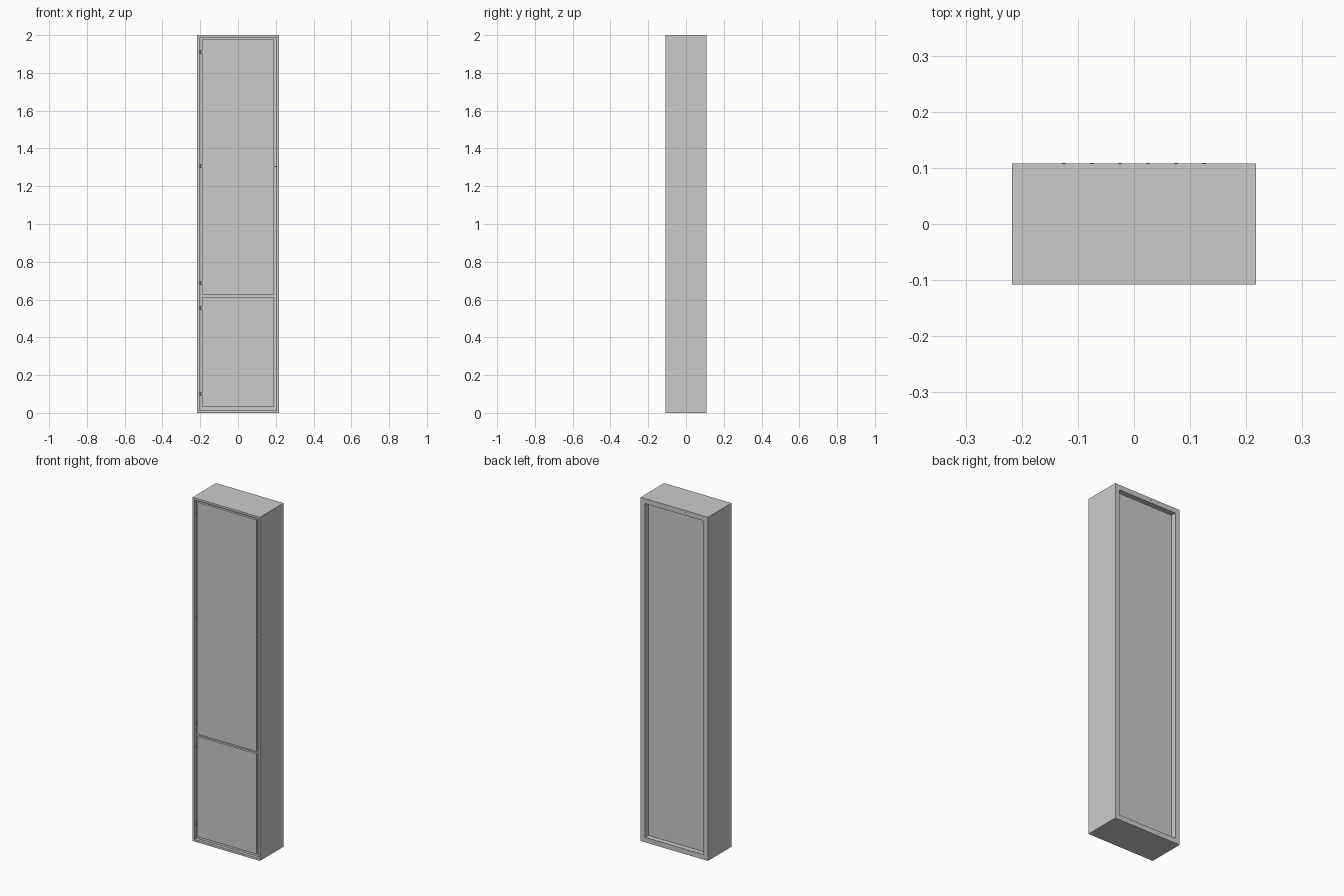
import bpy, bmesh
from mathutils import Matrix
from math import pi

if "Cube" in bpy.data.objects:
    bpy.data.objects.remove(bpy.data.objects["Cube"])

W, D, H = 0.217, 0.108, 2.0   # half width, half depth, height


def finish(name, bm):
    bmesh.ops.recalc_face_normals(bm, faces=bm.faces)
    me = bpy.data.meshes.new(name)
    bm.to_mesh(me)
    bm.free()
    ob = bpy.data.objects.new(name, me)
    bpy.context.collection.objects.link(ob)
    return ob


def box(name, x0, x1, y0, y1, z0, z1):
    bm = bmesh.new()
    m = Matrix.Translation(((x0 + x1) / 2, (y0 + y1) / 2, (z0 + z1) / 2)) @ \
        Matrix.Diagonal((x1 - x0, y1 - y0, z1 - z0, 1))
    bmesh.ops.create_cube(bm, size=1, matrix=m)
    return finish(name, bm)


def ring(name, outer, inner, y0, y1):
    """Rectangular frame; outer and inner are (half width, bottom, top)."""
    bm = bmesh.new()
    loops = []
    for (w, b, t), y in ((outer, y0), (inner, y0), (inner, y1), (outer, y1)):
        loops.append([bm.verts.new((x, y, z)) for x, z in ((-w, b), (w, b), (w, t), (-w, t))])
    for k in range(4):
        a, c = loops[k], loops[(k + 1) % 4]
        for i in range(4):
            j = (i + 1) % 4
            bm.faces.new((a[i], a[j], c[j], c[i]))
    return finish(name, bm)


def cylinder(name, loc, r, h, along_y=False):
    bm = bmesh.new()
    m = Matrix.Translation(loc)
    if along_y:
        m = m @ Matrix.Rotation(pi / 2, 4, 'X')
    bmesh.ops.create_cone(bm, cap_ends=True, segments=16, radius1=r, radius2=r, depth=h, matrix=m)
    for f in bm.faces:
        f.smooth = len(f.verts) == 4
    for e in bm.edges:
        e.smooth = all(f.smooth for f in e.link_faces)
    return finish(name, bm)


# Outer case, recessed front frame and rear flange
shell_in = (0.205, 0.012, H - 0.012)
ring("case_shell", (W, 0, H), shell_in, -D, D)
ring("front_frame", shell_in, (0.18, 0.04, 1.965), -0.09, -0.078)
ring("rear_flange", shell_in, (0.188, 0.029, H - 0.029), 0.078, D)
box("back_panel", -0.205, 0.205, 0.07, 0.078, 0.012, H - 0.012)

# Rail between the two doors
box("divider_rail", -0.18, 0.18, -0.09, -0.078, 0.595, 0.648)

# Doors
box("lower_door", -0.19, 0.19, -0.103, -0.09, 0.03, 0.614)
box("upper_door", -0.19, 0.19, -0.103, -0.09, 0.627, 1.976)

# Hinges: barrel with a small leaf
for i, z in enumerate((0.10, 0.555, 0.69, 1.305, 1.91)):
    cylinder(f"hinge_barrel_{i}", (-0.195, -0.099, z), 0.005, 0.018)
    box(f"hinge_leaf_{i}", -0.203, -0.19, -0.096, -0.09, z - 0.007, z + 0.007)

# Latch on the upper door
box("latch", 0.19, 0.203, -0.1, -0.092, 1.302, 1.308)

# Screws along the top and bottom of the rear flange
for row, z in enumerate((0.015, H - 0.015)):
    for i in range(6):
        cylinder(f"rear_screw_{row}_{i}", (-0.125 + i * 0.05, D - 0.0005, z), 0.003, 0.002, True)
